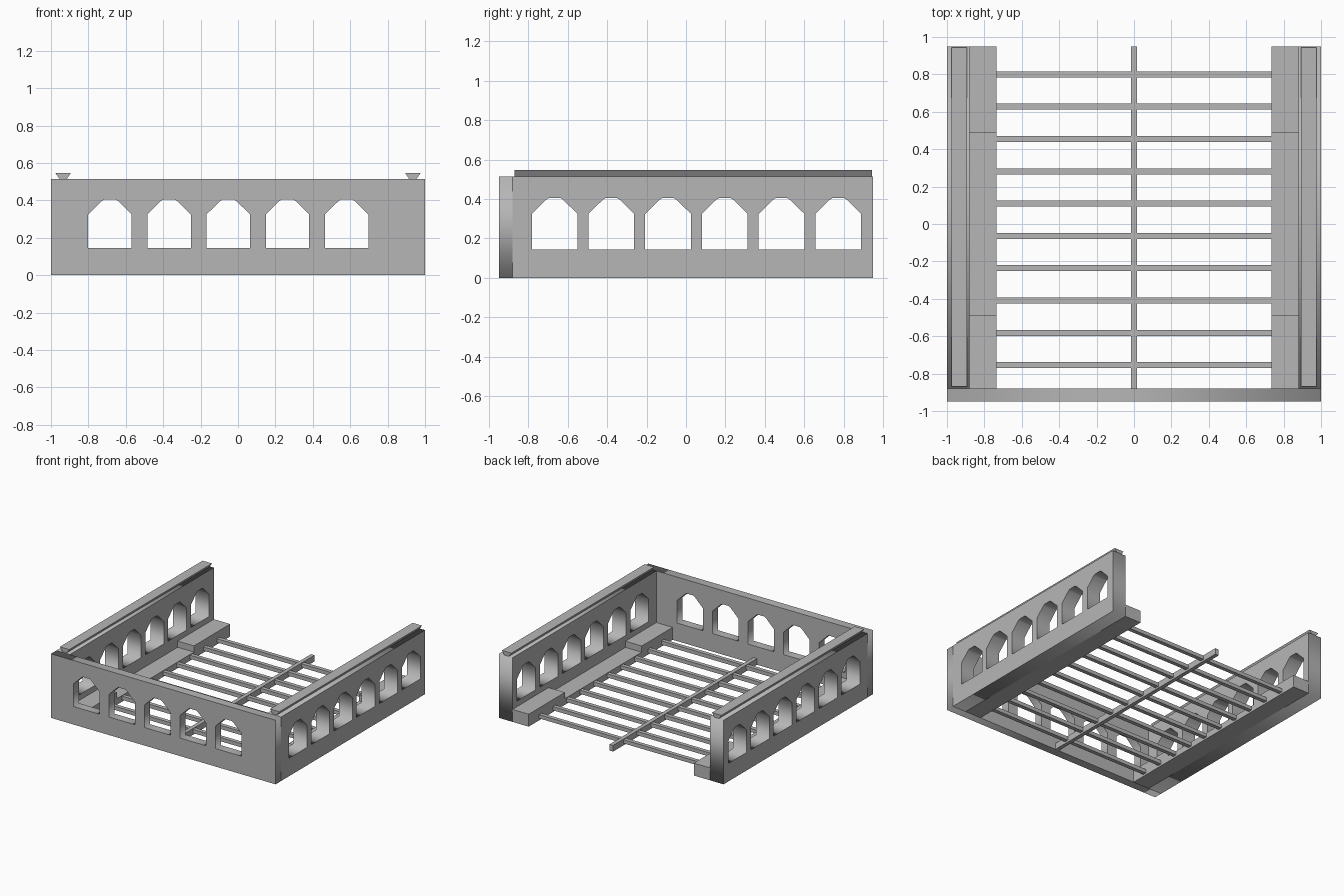
import bpy, math

if "Cube" in bpy.data.objects:
    bpy.data.objects.remove(bpy.data.objects["Cube"])

grey = bpy.data.materials.new("stone_grey")
grey.diffuse_color = (0.47, 0.47, 0.47, 1)
grey.use_nodes = True
grey.node_tree.nodes["Principled BSDF"].inputs["Base Color"].default_value = grey.diffuse_color

WALL_TOP = 0.515
BACK, FRONT = 0.95, -0.95
FRONT_INNER = -0.88


def mesh_object(name, verts, faces):
    me = bpy.data.meshes.new(name)
    me.from_pydata(verts, [], faces)
    me.materials.append(grey)
    ob = bpy.data.objects.new(name, me)
    bpy.context.collection.objects.link(ob)
    return ob


def prism_y(name, profile, y0, y1):
    """Extrude a counter-clockwise (x, z) profile from y0 to y1."""
    n = len(profile)
    verts = [(x, y0, z) for x, z in profile] + [(x, y1, z) for x, z in profile]
    faces = [tuple(range(n)), tuple(reversed(range(n, 2 * n)))]
    faces += [(i, i + n, (i + 1) % n + n, (i + 1) % n) for i in range(n)]
    return mesh_object(name, verts, faces)


def box(name, x0, x1, y0, y1, z0, z1):
    return prism_y(name, [(x0, z0), (x1, z0), (x1, z1), (x0, z1)], y0, y1)


def window(c):
    """Arched opening with a clipped top, centred at c."""
    half = [(0.116, 0.145), (0.116, 0.325), (0.045, 0.395), (0.03, 0.405)]
    return [(c + u, z) for u, z in half] + [(c - u, z) for u, z in reversed(half)]


def pierced_wall(name, u0, u1, centres, thickness, location, rotation):
    """Flat outline with window holes, given thickness and stood upright."""
    cu = bpy.data.curves.new(name, 'CURVE')
    cu.dimensions = '2D'
    cu.fill_mode = 'BOTH'
    cu.extrude = thickness / 2
    outline = [(u0, 0), (u1, 0), (u1, WALL_TOP), (u0, WALL_TOP)]
    for loop in [outline] + [window(c) for c in centres]:
        sp = cu.splines.new('POLY')
        sp.points.add(len(loop) - 1)
        for p, (u, z) in zip(sp.points, loop):
            p.co = (u, z, 0, 1)
        sp.use_cyclic_u = True
    cu.materials.append(grey)
    ob = bpy.data.objects.new(name, cu)
    bpy.context.collection.objects.link(ob)
    ob.location, ob.rotation_euler = location, rotation
    bpy.ops.object.select_all(action='DESELECT')
    ob.select_set(True)
    bpy.context.view_layer.objects.active = ob
    bpy.ops.object.convert(target='MESH')


# Front wall with five windows
q = math.pi / 2
pierced_wall("front_wall", -1, 1, [-0.685 + 0.3165 * i for i in range(5)],
             FRONT_INNER - FRONT, (0, (FRONT + FRONT_INNER) / 2, 0), (q, 0, 0))

for side, s in (("left", -1), ("right", 1)):
    # Side wall with six windows
    pierced_wall(side + "_wall", FRONT_INNER, BACK,
                 [-0.667 + 0.288 * i for i in range(6)],
                 0.12, (s * 0.94, 0, 0), (q, 0, q))

    # Flared rail on top of the side wall
    c = s * 0.935
    prism_y(side + "_rail", [(c - 0.02, WALL_TOP), (c + 0.02, WALL_TOP),
                             (c + 0.042, 0.547), (c - 0.042, 0.547)], -0.87, 0.945)

    # Inner ledge: raised ends, lower middle
    xa, xb = sorted((s * 0.88, s * 0.735))
    for part, y0, y1, h in (("front_ledge", FRONT_INNER, -0.487, 0.10),
                            ("middle_ledge", -0.487, 0.49, 0.05),
                            ("back_ledge", 0.49, BACK, 0.10)):
        box(side + "_" + part, xa, xb, y0, y1, 0, h)

# Floor: long centre beam and evenly spaced slats
box("centre_beam", -0.016, 0.016, FRONT_INNER, BACK, 0, 0.05)
for i in range(10):
    y = 0.8 - 0.1727 * i
    box("slat", -0.735, 0.735, y - 0.016, y + 0.016, 0.015, 0.045)
